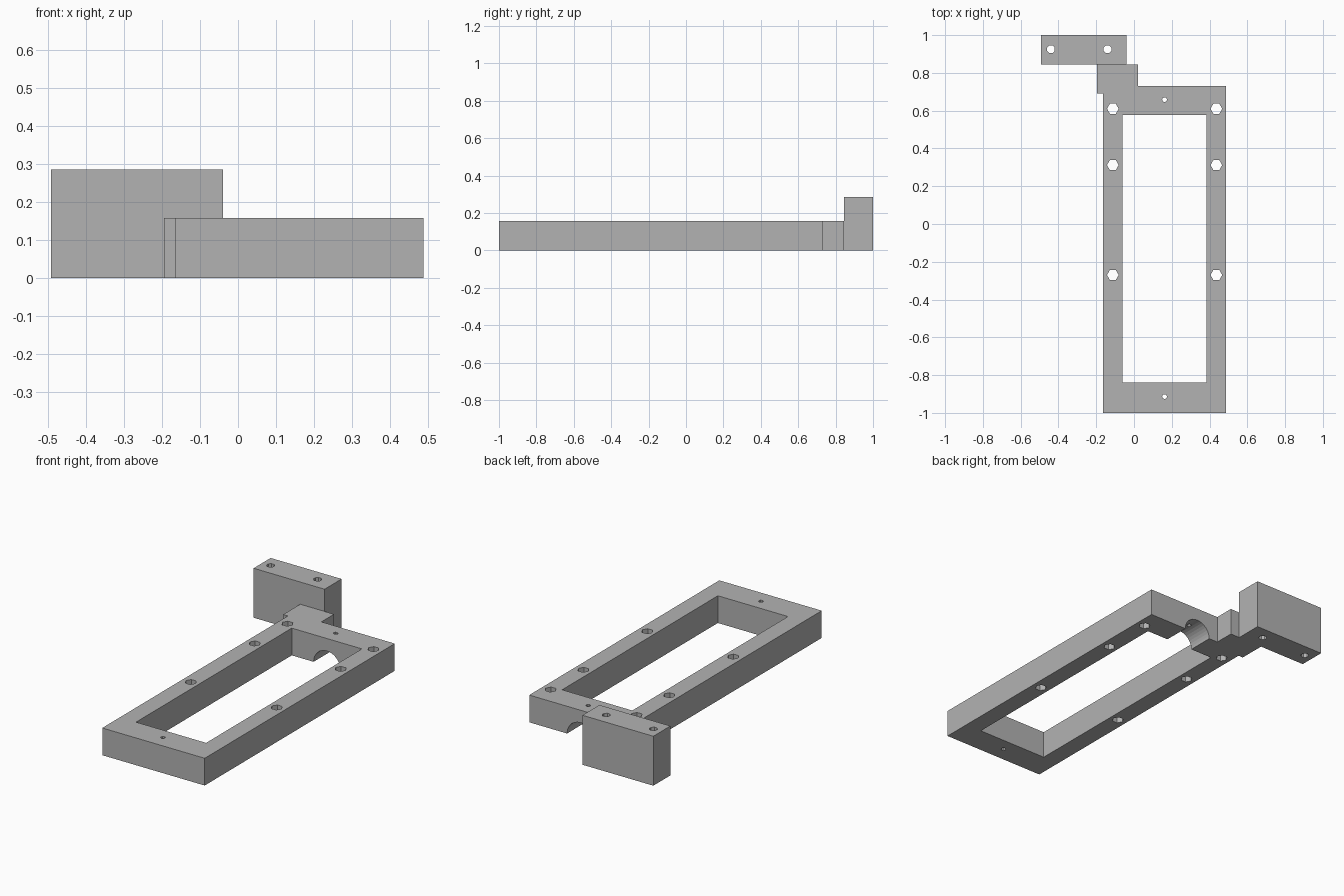
import bpy
import bmesh
from math import pi

cube = bpy.data.objects.get("Cube")
if cube:
    bpy.data.objects.remove(cube, do_unlink=True)

grey = bpy.data.materials.new("plain grey")
grey.use_nodes = True
colour = (0.45, 0.45, 0.45, 1)
grey.diffuse_color = colour
grey.node_tree.nodes["Principled BSDF"].inputs["Base Color"].default_value = colour

FRAME_H, TOWER_H = 0.157, 0.285


def prism(name, outline, z0, z1):
    """Extrude a counter-clockwise outline from z0 up to z1."""
    bm = bmesh.new()
    face = bm.faces.new([bm.verts.new((x, y, z0)) for x, y in outline])
    top = bmesh.ops.extrude_face_region(bm, geom=[face])["geom"]
    moved = [v for v in top if isinstance(v, bmesh.types.BMVert)]
    bmesh.ops.translate(bm, verts=moved, vec=(0, 0, z1 - z0))
    bmesh.ops.recalc_face_normals(bm, faces=bm.faces)
    mesh = bpy.data.meshes.new(name)
    bm.to_mesh(mesh)
    bm.free()
    mesh.materials.append(grey)
    obj = bpy.data.objects.new(name, mesh)
    bpy.context.collection.objects.link(obj)
    return obj


def rect(x0, x1, y0, y1):
    return [(x0, y0), (x1, y0), (x1, y1), (x0, y1)]


def cylinder(name, radius, depth, sides, location, rotation=(0, 0, 0)):
    bpy.ops.mesh.primitive_cylinder_add(vertices=sides, radius=radius, depth=depth,
                                        location=location, rotation=rotation)
    obj = bpy.context.object
    obj.name = name
    obj.data.materials.append(grey)
    return obj


def cut(body, cutter):
    cutter.hide_render = True
    cutter.hide_set(True)
    cutter.display_type = 'WIRE'
    mod = body.modifiers.new(cutter.name, 'BOOLEAN')
    mod.operation = 'DIFFERENCE'
    mod.solver = 'EXACT'
    mod.object = cutter


# Frame with the stepped connector at its back right corner
frame = prism("frame", [(-0.165, -1), (0.488, -1), (0.488, 0.73), (0.02, 0.73),
                        (0.02, 0.845), (-0.195, 0.845), (-0.195, 0.69),
                        (-0.165, 0.69)], 0, FRAME_H)
cut(frame, prism("window_cutter", rect(-0.062, 0.385, -0.84, 0.578), -0.1, 0.4))

# Hexagonal bolt holes along both rails
for x in (-0.112, 0.436):
    for y in (0.61, 0.312, -0.27):
        cut(frame, cylinder("bolt_hole_cutter", 0.031, 1, 6, (x, y, 0), (0, 0, pi / 6)))

# Pin holes in the end bars
for y in (0.658, -0.914):
    cut(frame, cylinder("pin_hole_cutter", 0.013, 1, 8, (0.162, y, 0)))

# Round channel under the back bar
cut(frame, cylinder("channel_cutter", 0.085, 0.3, 32, (0.162, 0.655, 0), (pi / 2, 0, 0)))

# Tall mounting block with two screw holes
block = prism("mounting_block", rect(-0.492, -0.04, 0.845, 1), 0, TOWER_H)
for x in (-0.44, -0.14):
    cut(block, cylinder("screw_hole_cutter", 0.022, 1, 8, (x, 0.925, 0), (0, 0, pi / 8)))
